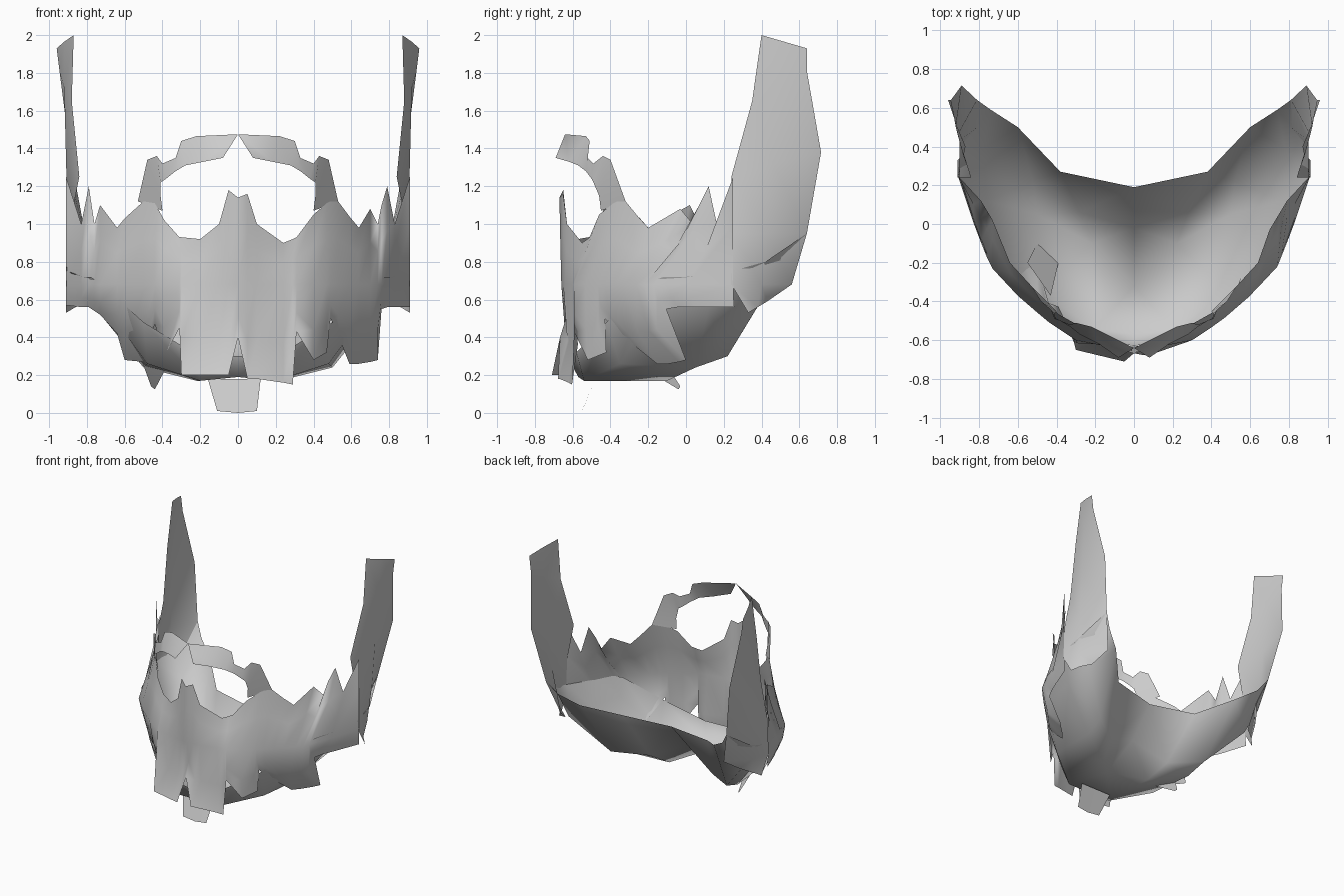
import bpy, bmesh


def make(name, verts, faces, mirror=False):
    me = bpy.data.meshes.new(name)
    me.from_pydata([tuple(v) for v in verts], [], faces)
    bm = bmesh.new()
    bm.from_mesh(me)
    if mirror:
        geo = bmesh.ops.duplicate(bm, geom=bm.verts[:] + bm.edges[:] + bm.faces[:])["geom"]
        for v in geo:
            if isinstance(v, bmesh.types.BMVert):
                v.co.x *= -1
        bmesh.ops.reverse_faces(bm, faces=[f for f in geo if isinstance(f, bmesh.types.BMFace)])
    bmesh.ops.remove_doubles(bm, verts=bm.verts, dist=0.002)
    bmesh.ops.recalc_face_normals(bm, faces=bm.faces)
    bm.to_mesh(me)
    bm.free()
    ob = bpy.data.objects.new(name, me)
    bpy.context.collection.objects.link(ob)
    for p in me.polygons:
        p.use_smooth = True
    return ob


def sheet(name, rows, mirror=False):
    """Loft a strip of faces between equally long rows of points."""
    n = len(rows[0])
    verts = [p for r in rows for p in r]
    faces = [(i * n + j, i * n + j + 1, (i + 1) * n + j + 1, (i + 1) * n + j)
             for i in range(len(rows) - 1) for j in range(n - 1)]
    return make(name, verts, faces, mirror)


def lookup(table, x):
    x = abs(x)
    for (x0, y0), (x1, y1) in zip(table, table[1:]):
        if x <= x1:
            return y0 + (y1 - y0) * (x - x0) / (x1 - x0)
    return table[-1][1]


# Plan curves (|x|, y) of the front hair at its top, middle and bottom
TOP = [(0, -.67), (.1, -.63), (.24, -.55), (.4, -.46), (.53, -.32), (.64, -.2),
       (.7, -.03), (.79, .12), (.91, .25)]
MID = [(0, -.66), (.3, -.60), (.45, -.5), (.6, -.37), (.74, -.22), (.82, -.02), (.91, .25)]
BOT = [(0, -.67), (.07, -.68), (.3, -.6), (.4, -.52), (.5, -.37), (.6, -.13), (.74, 0), (.91, .27)]
# The left side flares more at the chin and tucks further in along the jaw
BOT_LEFT = [(0, -.7), (.05, -.71), (.3, -.65), (.39, -.42), (.5, -.2), (.6, -.1),
            (.73, .02), (.91, .27)]

# Front beard columns: x, ragged bottom z, ragged top z
right = [(0, .4, 1.14), (.05, .18, 1.16), (.1, .18, 1.0), (.24, .16, .9), (.29, .15, .92),
         (.31, .43, .93), (.4, .28, 1.05), (.47, .32, 1.11), (.49, .5, 1.12), (.53, .41, 1.12),
         (.59, .26, 1.04), (.64, .26, .98), (.7, .27, 1.08), (.74, .28, 1.0), (.76, .55, 1.1),
         (.79, .56, 1.2), (.83, .56, 1.0), (.91, .56, 1.25)]
left = [(-.05, .2, 1.18), (-.1, .2, 1.0), (-.2, .2, .92), (-.3, .2, .93), (-.31, .45, .93),
        (-.39, .3, 1.02), (-.44, .47, 1.11), (-.5, .27, 1.12), (-.6, .28, 1.03), (-.64, .42, .98),
        (-.73, .52, 1.1), (-.76, .54, 1.0), (-.79, .56, 1.2), (-.83, .56, 1.0), (-.91, .57, 1.25)]
rows = []
for x, zb, zt in left[::-1] + right:
    yb, ym, yt = (lookup(t, x) for t in (BOT if x >= 0 else BOT_LEFT, MID, TOP))
    zm = .68
    # bottoms that end high stay close to the middle curve
    k = min(1, (zm - zb) / .4)
    yb = ym + (yb - ym) * k
    yq = ym * .7 + yb * .3 + (.03 if abs(x) < .3 else 0)
    rows.append([(x, yb, zb), (x, yq, zb + (zm - zb) * .4), (x, ym, zm),
                 (x, ym * .4 + yt * .6, zm + (zt - zm) * .55), (x, yt, zt)])
sheet("front_beard", rows)

# Moustache arch around the mouth opening
outer = [(0, -.64, 1.475), (.22, -.53, 1.465), (.30, -.51, 1.44), (.33, -.52, 1.35),
         (.40, -.49, 1.32), (.43, -.44, 1.36), (.48, -.40, 1.34), (.53, -.32, 1.12)]
inner = [(.08, -.69, 1.35), (.18, -.62, 1.33), (.28, -.57, 1.31), (.33, -.53, 1.28),
         (.38, -.50, 1.24), (.41, -.49, 1.22), (.41, -.46, 1.15), (.40, -.45, 1.07)]
sheet("moustache", [outer, inner], mirror=True)

# Tall sideburns, each row running front to back
burn = [[(.87, .40, 2.0), (.92, .52, 1.965), (.96, .64, 1.93)],
        [(.88, .35, 1.65), (.92, .50, 1.72), (.945, .64, 1.81)],
        [(.84, .24, 1.25), (.91, .46, 1.32), (.89, .715, 1.38)],
        [(.90, .24, .95), (.90, .43, .95), (.81, .64, .95)],
        [(.91, .24, .68), (.88, .40, .68), (.73, .56, .68)],
        [(.91, .33, .53), (.86, .38, .56), (.78, .43, .59)]]
sheet("sideburns", burn, mirror=True)

# Underside of the jaw, from the neck edge to the chin, rising at the sides
# to line the sideburns and at the front to meet the beard
jaw = [[(0, .19, .63), (.38, .27, .65), (.60, .50, .76), (.74, .59, .85), (.81, .64, .95)],
       [(0, -.02, .40), (.28, .06, .27), (.52, .22, .30), (.78, .39, .58), (.89, .42, .80)],
       [(0, -.32, .25), (.22, -.10, .17), (.50, .05, .24), (.76, .12, .56), (.90, .24, .75)],
       [(0, -.57, .19), (.20, -.54, .17), (.48, -.35, .26), (.70, -.15, .56), (.82, .0, .72)],
       [(0, -.63, .30), (.24, -.58, .32), (.50, -.42, .48), (.72, -.22, .68), (.78, -.12, .72)]]
sheet("jaw_underside", jaw, mirror=True)

# Goatee tuft hanging under the chin
sheet("chin_tuft", [[(-.16, -.48, .18), (0, -.48, .18), (.12, -.48, .18)],
                    [(-.11, -.55, .01), (0, -.555, .0), (.10, -.55, .01)]])

# Loose hanging tuft on the left jaw
sheet("left_jaw_tuft", [[(-.43, -.37, .48), (-.55, -.2, .42)],
                        [(-.39, -.2, .22), (-.50, -.1, .25)],
                        [(-.44, -.04, .125), (-.46, -.03, .14)]])
